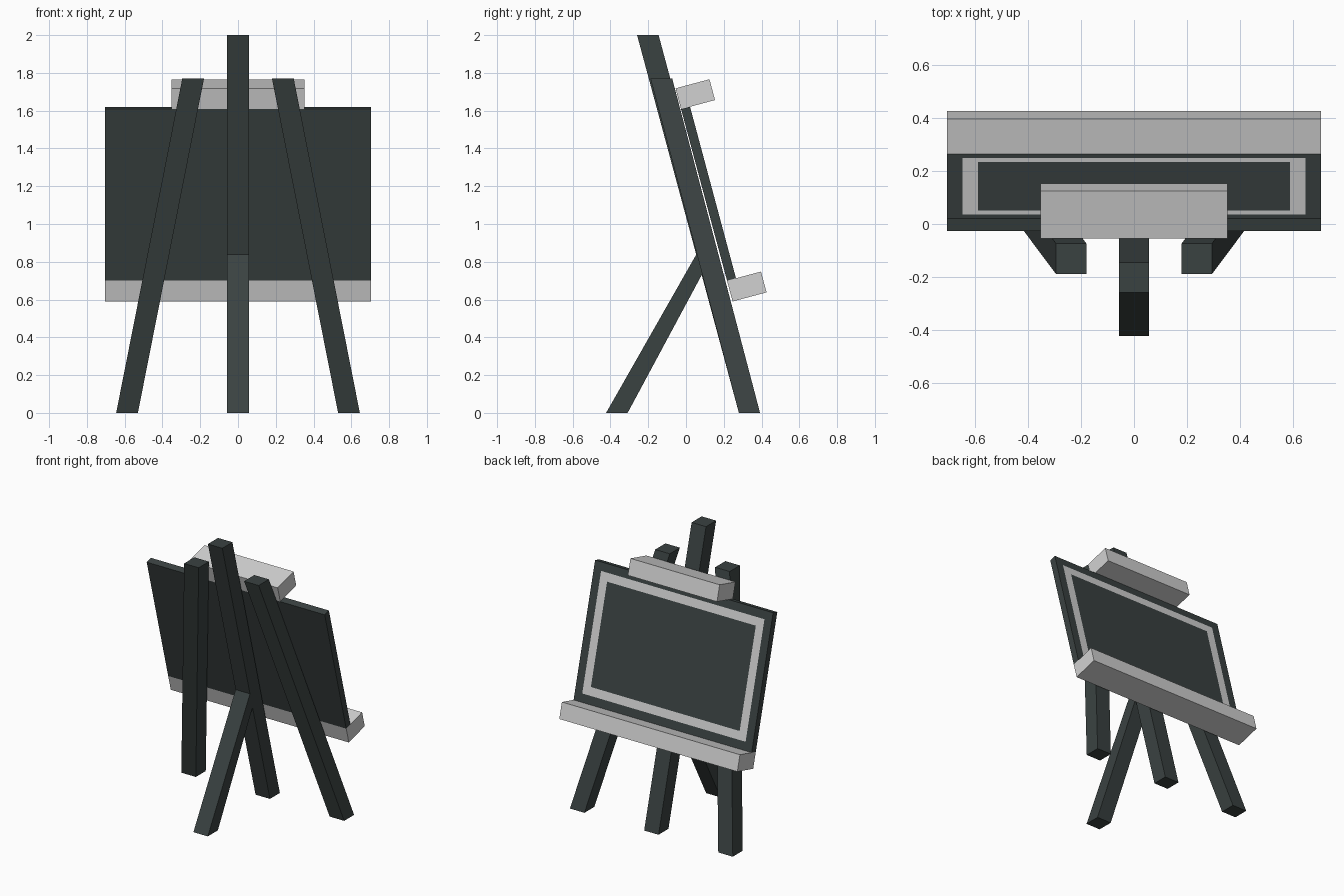
import bpy, bmesh, math
from mathutils import Vector

if "Cube" in bpy.data.objects:
    bpy.data.objects.remove(bpy.data.objects["Cube"])


def material(name, rgb):
    m = bpy.data.materials.new(name)
    m.diffuse_color = (*rgb, 1)
    m.use_nodes = True
    m.node_tree.nodes["Principled BSDF"].inputs["Base Color"].default_value = m.diffuse_color
    return m


DARK = material("charcoal", (0.042, 0.054, 0.053))
LIGHT = material("light grey", (0.64, 0.64, 0.64))


def hexahedron(name, bottom, top, mat):
    """Solid between two matching rings of four points."""
    bm = bmesh.new()
    a = [bm.verts.new(p) for p in bottom]
    b = [bm.verts.new(p) for p in top]
    bm.faces.new(a[::-1])
    bm.faces.new(b)
    for i in range(4):
        j = (i + 1) % 4
        bm.faces.new((a[i], a[j], b[j], b[i]))
    bmesh.ops.recalc_face_normals(bm, faces=bm.faces)
    me = bpy.data.meshes.new(name)
    bm.to_mesh(me)
    bm.free()
    me.materials.append(mat)
    ob = bpy.data.objects.new(name, me)
    bpy.context.collection.objects.link(ob)
    return ob


def rect(x0, x1, y0, y1, z):
    return [(x0, y0, z), (x1, y0, z), (x1, y1, z), (x0, y1, z)]


# Legs, cut level at both ends
W = 0.057
hexahedron("centre_leg", rect(-W, W, 0.28, 0.392, 0), rect(-W, W, -0.259, -0.145, 2), DARK)
hexahedron("rear_brace", rect(-W, W, -0.423, -0.309, 0), rect(-W, W, 0.058, 0.145, 0.845), DARK)
for side, s in (("left", -1), ("right", 1)):
    hexahedron(side + "_leg", rect(s * 0.53, s * 0.645, 0.28, 0.392, 0),
               rect(s * 0.18, s * 0.295, -0.188, -0.073, 1.77), DARK)

# Leaning plane shared by board, tray and clamp
T = math.radians(15)
OUT = Vector((0, math.cos(T), math.sin(T)))
UP = Vector((0, -math.sin(T), math.cos(T)))
TOP = Vector((0, -0.026, 1.608))
BOARD_H = 0.94


def slab(name, half, u0, u1, depth, mat):
    def ring(u):
        base = TOP + UP * u
        return [base + Vector((x, 0, 0)) + OUT * d
                for x, d in ((-half, 0), (half, 0), (half, depth), (-half, depth))]
    return hexahedron(name, ring(u0), ring(u1), mat)


slab("tray", 0.705, -BOARD_H - 0.114, -BOARD_H, 0.186, LIGHT)
slab("top_clamp", 0.353, 0, 0.114, 0.186, LIGHT)
board = slab("board", 0.705, -BOARD_H, 0, 0.049, DARK)

# Light painted border on the board face
board.data.materials.append(LIGHT)
bm = bmesh.new()
bm.from_mesh(board.data)
bm.normal_update()
face = max(bm.faces, key=lambda f: f.normal.dot(OUT))
bmesh.ops.inset_region(bm, faces=[face], thickness=0.058, use_even_offset=True)
border = bmesh.ops.inset_region(bm, faces=[face], thickness=0.058, use_even_offset=True)
for f in border["faces"]:
    f.material_index = 1
face.material_index = 0
bm.to_mesh(board.data)
bm.free()
